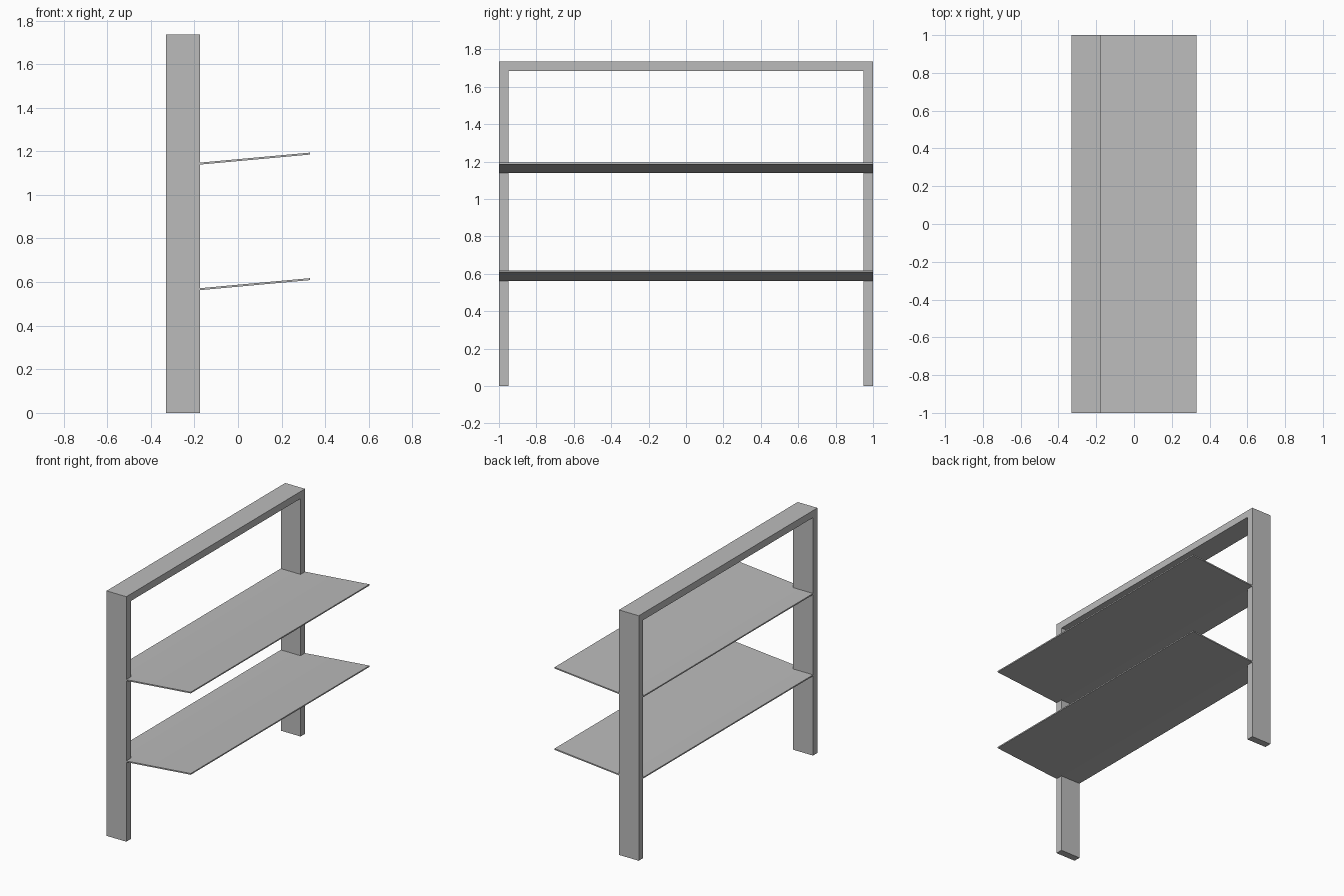
import bpy
import bmesh
from math import radians

cube = bpy.data.objects.get("Cube")
if cube:
    bpy.data.objects.remove(cube, do_unlink=True)

grey = bpy.data.materials.new("light_grey")
grey.use_nodes = True
colour = (0.5, 0.5, 0.5, 1)
grey.diffuse_color = colour
grey.node_tree.nodes["Principled BSDF"].inputs["Base Color"].default_value = colour

BACK, FRONT, TIP = -0.33, -0.175, 0.33   # depth positions
HALF, HEIGHT, BAR = 1.0, 1.735, 0.05     # frame size
INNER = HALF - BAR
SHEET, RISE = 0.009, 0.046               # shelf thickness and tilt


def extruded(name, faces, offset):
    """Extrude a flat sheet of faces by an offset into a closed solid."""
    bm = bmesh.new()
    for points in faces:
        bm.faces.new([bm.verts.new(p) for p in points])
    bmesh.ops.remove_doubles(bm, verts=bm.verts, dist=0.0001)
    result = bmesh.ops.extrude_face_region(bm, geom=bm.faces[:], use_keep_orig=True)
    moved = [g for g in result["geom"] if isinstance(g, bmesh.types.BMVert)]
    bmesh.ops.translate(bm, verts=moved, vec=offset)
    bmesh.ops.recalc_face_normals(bm, faces=bm.faces)
    mesh = bpy.data.meshes.new(name)
    bm.to_mesh(mesh)
    bm.free()
    mesh.materials.append(grey)
    obj = bpy.data.objects.new(name, mesh)
    bpy.context.collection.objects.link(obj)
    return obj


# Upright frame: an upside-down U profile
profile = [(-HALF, 0), (-HALF, HEIGHT), (HALF, HEIGHT), (HALF, 0),
           (INNER, 0), (INNER, HEIGHT - BAR), (-INNER, HEIGHT - BAR), (-INNER, 0)]
extruded("frame", [[(BACK, y, z) for y, z in profile]], (FRONT - BACK, 0, 0))

# Shelves: level tongue between the legs, tilted board in front of them
for name, z in (("lower_shelf", 0.563), ("upper_shelf", 1.139)):
    tongue = [(BACK, -INNER, z), (FRONT, -INNER, z),
              (FRONT, INNER, z), (BACK, INNER, z)]
    rows = (-HALF, -INNER, INNER, HALF)
    board = [[(FRONT, a, z), (TIP, a, z + RISE), (TIP, b, z + RISE), (FRONT, b, z)]
             for a, b in zip(rows, rows[1:])]
    shelf = extruded(name, [tongue] + board, (0, 0, SHEET))
    bpy.ops.object.select_all(action="DESELECT")
    shelf.select_set(True)
    bpy.context.view_layer.objects.active = shelf
    bpy.ops.object.shade_smooth_by_angle(angle=radians(30))
